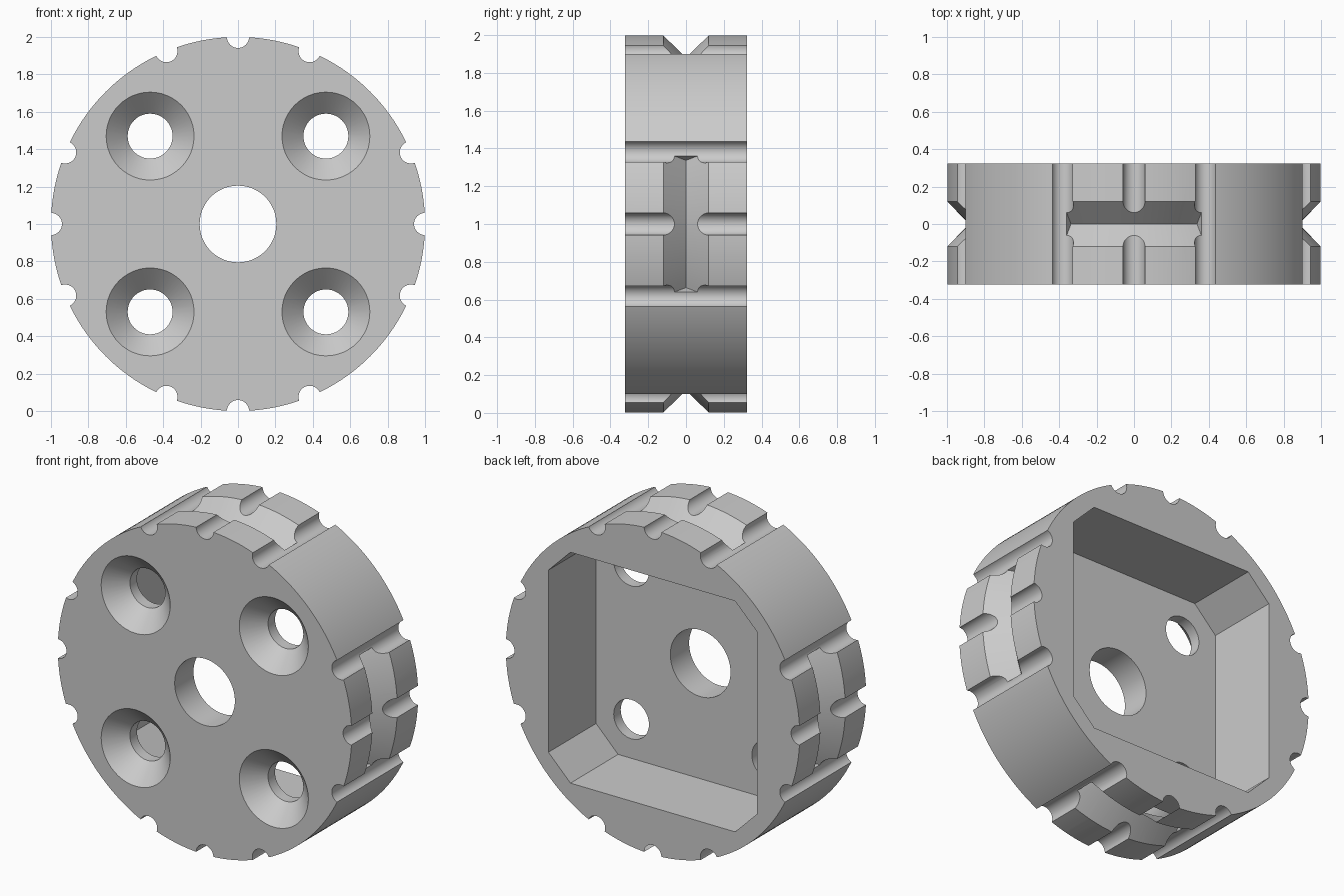
import bpy, bmesh
from math import sin, cos, pi, radians
from mathutils import Vector

default = bpy.data.objects.get("Cube")
if default:
    bpy.data.objects.remove(default, do_unlink=True)

HALF = 0.323       # half the thickness of the disc
FLOOR = -0.14      # y of the pocket floor
OVER = 0.02        # how far cutters overshoot


def skin(name, rings):
    """Solid made by joining equal rings of points and capping both ends."""
    bm = bmesh.new()
    loops = [[bm.verts.new(p) for p in ring] for ring in rings]
    n = len(loops[0])
    for a, b in zip(loops, loops[1:]):
        for i in range(n):
            j = (i + 1) % n
            bm.faces.new((a[i], a[j], b[j], b[i]))
    bm.faces.new(loops[0])
    bm.faces.new(loops[-1])
    bmesh.ops.recalc_face_normals(bm, faces=bm.faces)
    mesh = bpy.data.meshes.new(name)
    bm.to_mesh(mesh)
    bm.free()
    obj = bpy.data.objects.new(name, mesh)
    bpy.context.scene.collection.objects.link(obj)
    return obj


def polar(r, angle, y):
    return Vector((r * sin(angle), y, 1 + r * cos(angle)))


def turned(name, x, z, profile, sides):
    """Solid turned about a y axis through (x, z); profile holds (radius, y)."""
    shift = Vector((x, 0, z))
    return skin(name, [[polar(r, 2 * pi * i / sides, y) + shift
                        for i in range(sides)] for r, y in profile])


def cut(cutter):
    """Subtract the cutter from the body, then discard it."""
    mod = body.modifiers.new("cut", 'BOOLEAN')
    mod.operation = 'DIFFERENCE'
    mod.solver = 'EXACT'
    mod.object = cutter
    bpy.ops.object.modifier_apply(modifier=mod.name)
    bpy.data.objects.remove(cutter, do_unlink=True)


# Disc body
body = turned("disc_body", 0, 0, [(1, -HALF), (1, HALF)], 192)
bpy.ops.object.select_all(action='DESELECT')
bpy.context.view_layer.objects.active = body
body.select_set(True)

grey = bpy.data.materials.new("plain_grey")
grey.use_nodes = True
grey.diffuse_color = (0.6, 0.6, 0.6, 1)
grey.node_tree.nodes["Principled BSDF"].inputs["Base Color"].default_value = (0.6, 0.6, 0.6, 1)
body.data.materials.append(grey)

# Square pocket with clipped corners, open at the back
W, C = 0.71, 0.56
outline = [(C, W), (W, C), (W, -C), (C, -W), (-C, -W), (-W, -C), (-W, C), (-C, W)]
cut(skin("pocket", [[(x, y, 1 + z) for x, z in outline]
                    for y in (FLOOR, HALF + OVER)]))

# Centre bore
cut(turned("bore", 0, 0, [(0.205, -HALF - OVER), (0.205, 0)], 64))

# Four countersunk screw holes
for x in (-0.47, 0.47):
    for z in (-0.47, 0.47):
        cut(turned("screw_hole", x, z, [(0.235 + OVER, -HALF - OVER),
                                        (0.12, -HALF + 0.115), (0.12, 0)], 48))

# On each of four sides: a V groove along the rim and three round notches
STEP = radians(22.5)
for side in range(4):
    mid = side * pi / 2
    groove = []
    for i in range(25):
        a = mid + STEP * (i / 12 - 1)
        groove.append([polar(0.88, a, 0), polar(1.08, a, 0.2), polar(1.08, a, -0.2)])
    cut(skin("v_groove", groove))
    for k in (-1, 0, 1):
        a = mid + k * STEP
        cut(turned("notch", sin(a), cos(a),
                   [(0.059, -HALF - OVER), (0.059, HALF + OVER)], 40))

bpy.ops.object.shade_smooth_by_angle(angle=radians(30))
